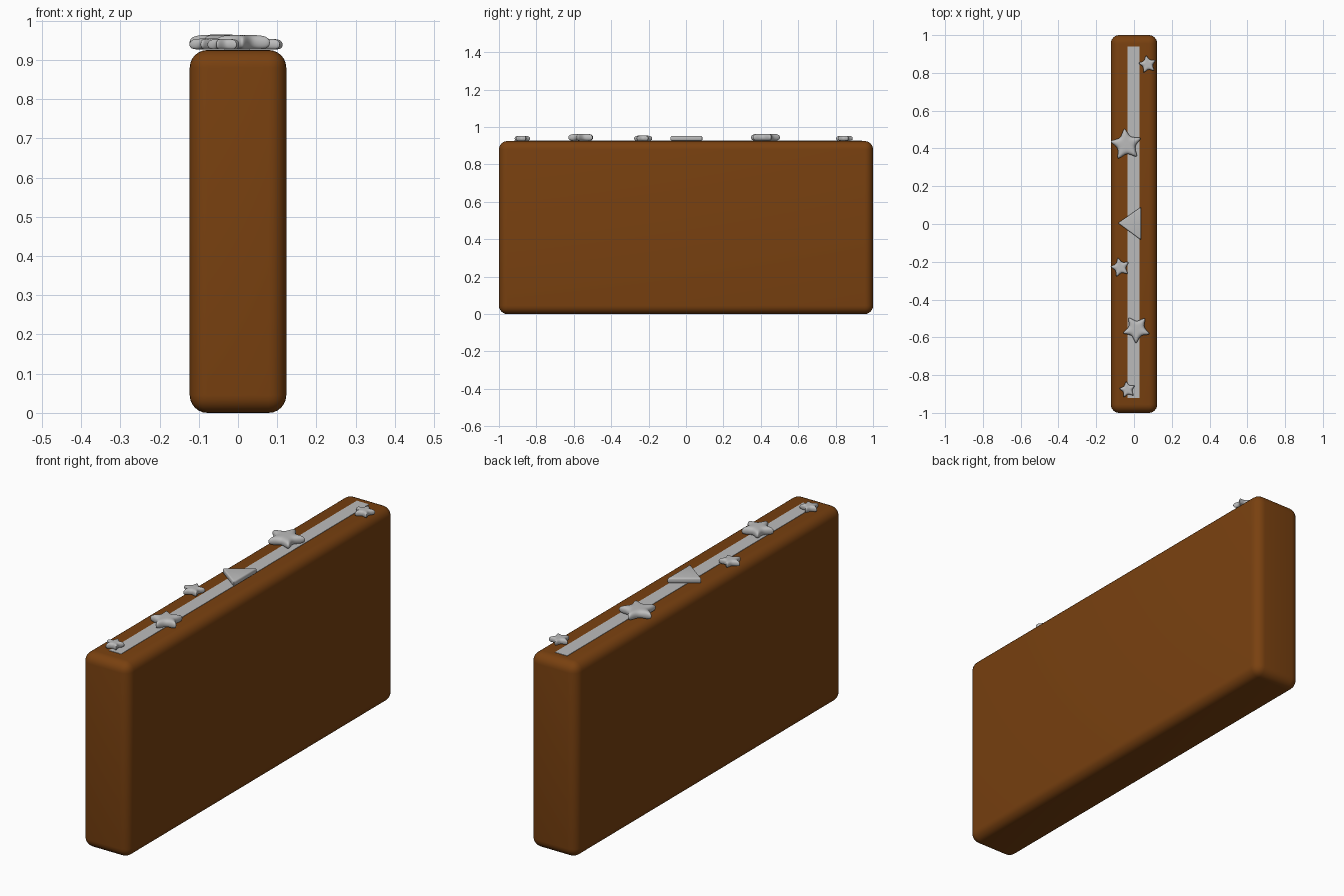
import bpy, bmesh, math

if "Cube" in bpy.data.objects:
    bpy.data.objects.remove(bpy.data.objects["Cube"])


def material(name, rgb):
    m = bpy.data.materials.new(name)
    m.diffuse_color = (*rgb, 1)
    m.use_nodes = True
    m.node_tree.nodes["Principled BSDF"].inputs["Base Color"].default_value = m.diffuse_color
    return m


BROWN = material("brown_body", (0.19, 0.052, 0.005))
GREY = material("light_grey", (0.5, 0.5, 0.5))
TOP = 0.925


def finish(bm, name, mat, smooth=True):
    bmesh.ops.recalc_face_normals(bm, faces=bm.faces[:])
    me = bpy.data.meshes.new(name)
    bm.to_mesh(me)
    bm.free()
    for p in me.polygons:
        p.use_smooth = smooth
    me.materials.append(mat)
    ob = bpy.data.objects.new(name, me)
    bpy.context.collection.objects.link(ob)
    return ob


def bevel(ob, width, segments):
    b = ob.modifiers.new("round", 'BEVEL')
    b.width, b.segments, b.limit_method = width, segments, 'ANGLE'


def prism(name, pts, z0, z1, mat, smooth=True):
    bm = bmesh.new()
    low = [bm.verts.new((x, y, z0)) for x, y in pts]
    high = [bm.verts.new((x, y, z1)) for x, y in pts]
    bm.faces.new(low[::-1])
    bm.faces.new(high)
    n = len(pts)
    for i in range(n):
        j = (i + 1) % n
        bm.faces.new((low[i], low[j], high[j], high[i]))
    return finish(bm, name, mat, smooth)


def puffy_star(name, x, y, radius, height, turn):
    # outline: tips, valleys and the midpoints between them
    r_out, r_in = radius * 1.1, radius * 0.54
    base = []
    for i in range(10):
        a = math.radians(turn + i * 36)
        r = r_in if i % 2 else r_out
        base.append((r * math.cos(a), r * math.sin(a)))
    outline = []
    for i, p in enumerate(base):
        q = base[(i + 1) % 10]
        outline += [p, ((p[0] + q[0]) / 2, (p[1] + q[1]) / 2)]
    bm = bmesh.new()
    z0, z1 = TOP + 0.001, TOP + height
    mid = (z1 - z0)
    levels = [(0.8, z0), (1, z0 + mid * 0.25), (1, z0 + mid * 0.75), (0.75, z1 + 0.001)]
    rings = [[bm.verts.new((x + px * s, y + py * s, z)) for px, py in outline]
             for s, z in levels]
    for lo, hi in zip(rings, rings[1:]):
        for i in range(20):
            j = (i + 1) % 20
            bm.faces.new((lo[i], lo[j], hi[j], hi[i]))
    for ring, z in ((rings[0], z0), (rings[-1], z1 + 0.001)):
        c = bm.verts.new((x, y, z))
        for i in range(20):
            bm.faces.new((ring[i], ring[(i + 1) % 20], c))
    ob = finish(bm, name, GREY)
    s = ob.modifiers.new("smooth", 'SUBSURF')
    s.levels = s.render_levels = 2


# Slab body with soft edges
body = prism("body", [(-0.123, -1), (0.123, -1), (0.123, 1), (-0.123, 1)], 0, TOP, BROWN)
bevel(body, 0.045, 6)

# Thin strip along the top
strip = prism("top_strip", [(-0.034, -0.92), (0.03, -0.92), (0.03, 0.94), (-0.034, 0.94)],
              TOP - 0.003, TOP + 0.002, GREY, False)

# Small triangular marker
tri = prism("triangle_marker", [(-0.085, 0.005), (0.037, -0.085), (0.037, 0.09)],
            TOP + 0.001, TOP + 0.027, GREY)
bevel(tri, 0.007, 3)

# Stars scattered along the strip: x, y, radius, height, turn
for i, s in enumerate([(0.072, 0.845, 0.048, 0.027, 100),
                       (-0.042, 0.42, 0.085, 0.038, 96),
                       (-0.073, -0.23, 0.052, 0.028, 104),
                       (0.013, -0.557, 0.074, 0.037, 52),
                       (-0.035, -0.877, 0.044, 0.027, 100)]):
    puffy_star("star_%d" % (i + 1), *s)
